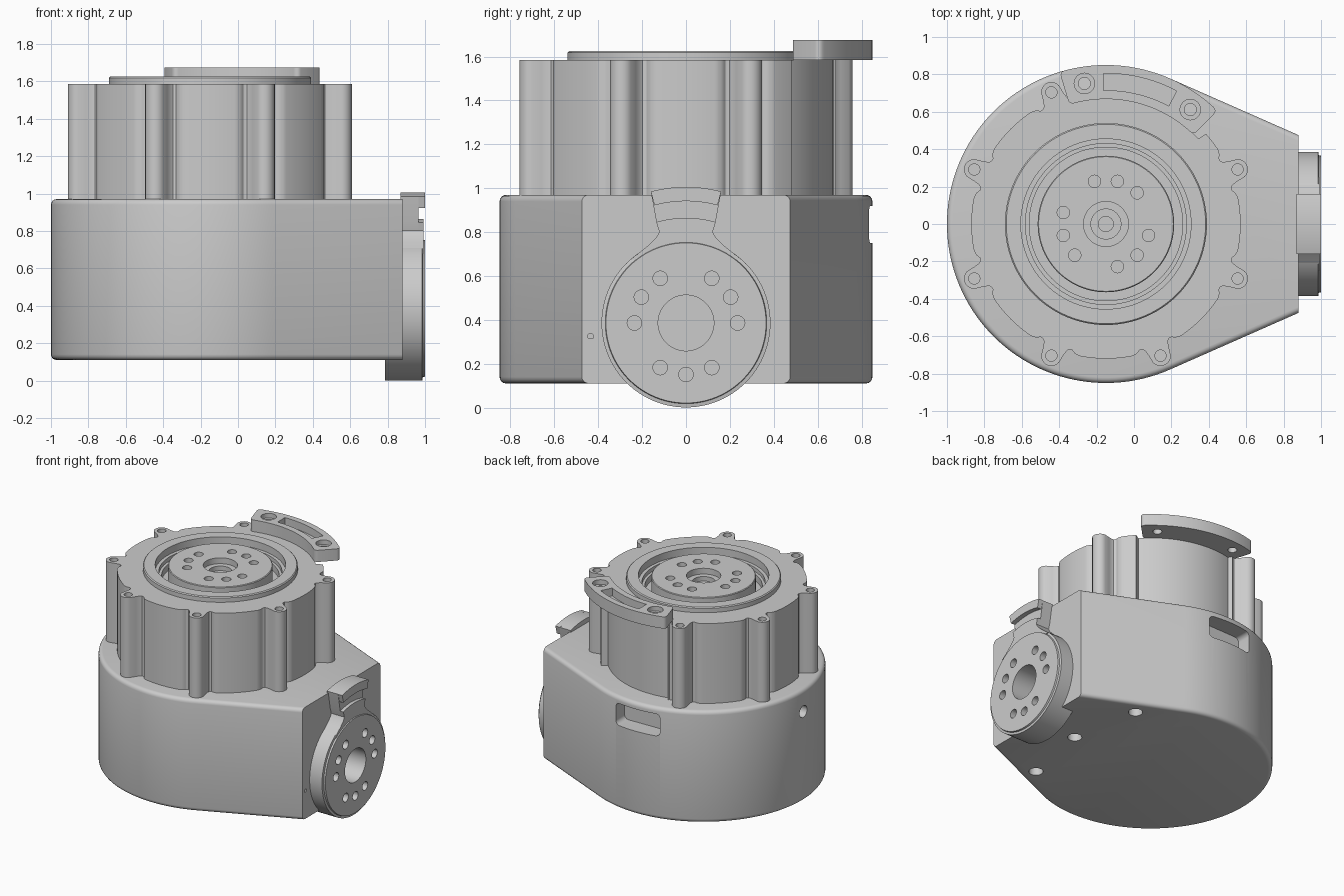
import bpy, bmesh
from math import sin, cos, radians, sqrt, asin
from mathutils import Matrix

if "Cube" in bpy.data.objects:
    bpy.data.objects.remove(bpy.data.objects["Cube"])

CX = -0.15                                    # main axis of the motor
MAIN = Matrix.Translation((CX, 0, 0))
SIDE = Matrix(((0, 0, 1, 0), (1, 0, 0, 0), (0, 1, 0, 0), (0, 0, 0, 1)))  # (a,b,h) -> (h,a,b)
FLANGE = Matrix.Translation((0, 0, 0.386)) @ SIDE


def polar(r, a):
    return (r * cos(radians(a)), r * sin(radians(a)))


def circle(x, y, r, n=32):
    return [(x + r * cos(radians(360 * i / n)), y + r * sin(radians(360 * i / n))) for i in range(n)]


def ring_of(angles, dist, r, n=24):
    return [circle(*polar(dist, a), r, n) for a in angles]


def sector(r0, r1, a0, a1, n=24):
    steps = [a0 + (a1 - a0) * i / n for i in range(n + 1)]
    return [polar(r1, a) for a in steps] + [polar(r0, a) for a in reversed(steps)]


def rounded_rect(cx, cy, w, h, r):
    pts = []
    for k, (sx, sy) in enumerate(((1, 1), (-1, 1), (-1, -1), (1, -1))):
        for i in range(7):
            p = polar(r, 90 * k + 15 * i)
            pts.append((cx + sx * (w / 2 - r) + p[0], cy + sy * (h / 2 - r) + p[1]))
    return pts


def finish(name, bm, M):
    bmesh.ops.recalc_face_normals(bm, faces=bm.faces)
    bm.transform(M)
    me = bpy.data.meshes.new(name)
    bm.to_mesh(me)
    bm.free()
    ob = bpy.data.objects.new(name, me)
    bpy.context.collection.objects.link(ob)
    return ob


def prism(name, loops, z0, z1, M=MAIN, bevel=None):
    bm = bmesh.new()
    for pts in loops:
        lo = [bm.verts.new((x, y, z0)) for x, y in pts]
        hi = [bm.verts.new((x, y, z1)) for x, y in pts]
        bm.faces.new(lo[::-1])
        bm.faces.new(hi)
        for i in range(len(pts)):
            j = (i + 1) % len(pts)
            bm.faces.new((lo[i], lo[j], hi[j], hi[i]))
    if bevel:
        width, keep = bevel
        bmesh.ops.recalc_face_normals(bm, faces=bm.faces)
        edges = [e for e in bm.edges if keep(*e.verts)]
        bmesh.ops.bevel(bm, geom=edges, offset=width, segments=4, profile=0.5, affect='EDGES')
    return finish(name, bm, M)


def lathe(name, profile, M=MAIN, n=96):
    bm = bmesh.new()
    vs = [bm.verts.new((r, 0, z)) for r, z in profile]
    es = [bm.edges.new(p) for p in zip(vs, vs[1:])]
    bmesh.ops.spin(bm, geom=vs + es, cent=(0, 0, 0), axis=(0, 0, 1), angle=radians(360), steps=n)
    bmesh.ops.remove_doubles(bm, verts=bm.verts, dist=1e-5)
    return finish(name, bm, M)


def cut(ob, loops, z0, z1, M=MAIN):
    tool = prism("cutter", loops, z0, z1, M)
    tool.hide_render = True
    mod = ob.modifiers.new("cut", 'BOOLEAN')
    mod.operation, mod.object, mod.solver = 'DIFFERENCE', tool, 'EXACT'
    bpy.context.view_layer.objects.active = ob
    bpy.ops.object.modifier_apply(modifier=mod.name)
    bpy.data.objects.remove(tool, do_unlink=True)


# Teardrop gearbox housing
outline = [polar(0.85, 66.2 + i * 227.6 / 90) for i in range(91)]
outline += [(0.88 - CX, -0.475), (0.88 - CX, 0.475)]
base = prism("gearbox_housing", [outline], 0.11, 0.97, bevel=(
    0.03, lambda a, b: abs(a.co.z - b.co.z) < 1e-5 and min(a.co.x, b.co.x) < 1.0))
cut(base, [circle(0, 0, 0.378, 96)], 0.80, 0.95, FLANGE)                  # flange seat
cut(base, [circle(0.44, 0.54, 0.05), circle(0.54, 0, 0.05), circle(0.44, -0.54, 0.05)],
    0.0, 0.22, Matrix.Identity(4))                                       # underside holes
slot_dir = MAIN @ Matrix.Rotation(radians(91.5), 4, 'Z') @ SIDE
cut(base, [rounded_rect(0, 0.835, 0.37, 0.17, 0.035)], 0.72, 0.95, slot_dir)   # cable slot
cut(base, [circle(0, 0.80, 0.045)], 0.70, 0.95, MAIN @ Matrix.Rotation(radians(180), 4, 'Z') @ SIDE)
cut(base, [rounded_rect(-0.435, 0.325, 0.024, 0.02, 0.005)], 0.84, 0.95, SIDE)

# Lobed motor body, with a relieved wall under the bracket
LOBES = [22.5 + 45 * k for k in range(8) if k != 1]
FLARE = [(4.1, 0.76), (5, 0.715), (6.2, 0.697), (7.5, 0.698), (9, 0.712), (11, 0.72)]


def body_radius(a):
    if 42 < a < 104:
        return 0.672
    d = min(abs((a - l + 180) % 360 - 180) for l in LOBES)
    if d < 4.1:
        return 0.762 * cos(radians(d)) + sqrt(max(0, 0.055 ** 2 - (0.762 * sin(radians(d))) ** 2))
    for (d0, r0), (d1, r1) in zip(FLARE, FLARE[1:]):
        if d < d1:
            return r0 + (r1 - r0) * (d - d0) / (d1 - d0)
    return 0.72


body = prism("motor_body", [[polar(body_radius(i * 0.75), i * 0.75) for i in range(480)]], 0.95, 1.585)
cut(body, ring_of(LOBES, 0.762, 0.03), 1.52, 1.7)
cut(body, [circle(0, 0, 0.5, 96)], 1.40, 1.7)

# Bearing rim and output hub set into the body
hub = lathe("output_hub", [
    (0, 1.39), (0.505, 1.39), (0.505, 1.58), (0.54, 1.58), (0.54, 1.618), (0.533, 1.625),
    (0.455, 1.625), (0.455, 1.57), (0.43, 1.57), (0.43, 1.54), (0.41, 1.54), (0.41, 1.49),
    (0.365, 1.49), (0.365, 1.615), (0.36, 1.62), (0.12, 1.62), (0.12, 1.575), (0.08, 1.575),
    (0.08, 1.54), (0.04, 1.54), (0.04, 1.43), (0, 1.43)])
cut(hub, ring_of((15, 0) and (105, 75, 45, -15, -45, -75, -135, -165, 165), 0.236, 0.033), 1.53, 1.7)

# Curved bracket overhanging the back
bracket = prism("top_bracket", [sector(0.668, 0.85, 45.5, 107)], 1.585, 1.675, bevel=(
    0.025, lambda a, b: abs(a.co.z - b.co.z) > 0.05 and
    any(abs(a.co.x - p[0]) + abs(a.co.y - p[1]) < 1e-4
        for p in [polar(r, t) for r in (0.668, 0.85) for t in (45.5, 107)])))
cut(bracket, [sector(0.715, 0.805, 62, 91)], 1.615, 1.75)
cut(bracket, ring_of((53.6, 98.7), 0.76, 0.055), 1.64, 1.75)
cut(bracket, ring_of((53.6, 98.7), 0.76, 0.032), 1.5, 1.75)

# Side output flange
flange = lathe("side_flange", [
    (0, 0.785), (0.385, 0.785), (0.385, 0.985), (0.368, 0.988), (0.365, 1.0),
    (0.127, 1.0), (0.127, 0.83), (0, 0.83)], FLANGE)
cut(flange, ring_of((0, 30, 60, 120, 150, 180, 240, 270, 300), 0.235, 0.033), 0.88, 1.1, FLANGE)

# Clip tab above the flange: plate, neck and front lip
neck = [(0.135, 0.46), (0.122, 0.415), (0.135, 0.39), (0.17, 0.355), (0.25, 0.29)]
mirrored = [(-x, y) for x, y in reversed(neck)]
top_arc = [polar(0.62, 105 - 2.5 * i) for i in range(13)]
neck_arc = [polar(0.479, 106.4 - 2.733 * i) for i in range(13)]
tab = prism("clip_plate", [top_arc + neck + mirrored], 0.87, 0.965, FLANGE)
tab_neck = prism("clip_neck", [neck_arc[1:-1] + neck + mirrored], 0.96, 0.992, FLANGE)
tab_lip = prism("clip_lip", [sector(0.555, 0.62, 75, 105)], 0.96, 1.0, FLANGE)

# Smooth curved walls, keep machined edges crisp
bpy.ops.object.select_all(action='DESELECT')
for ob in (base, body, hub, bracket, flange, tab, tab_neck, tab_lip):
    ob.select_set(True)
bpy.context.view_layer.objects.active = base
bpy.ops.object.shade_smooth_by_angle(angle=radians(30))
